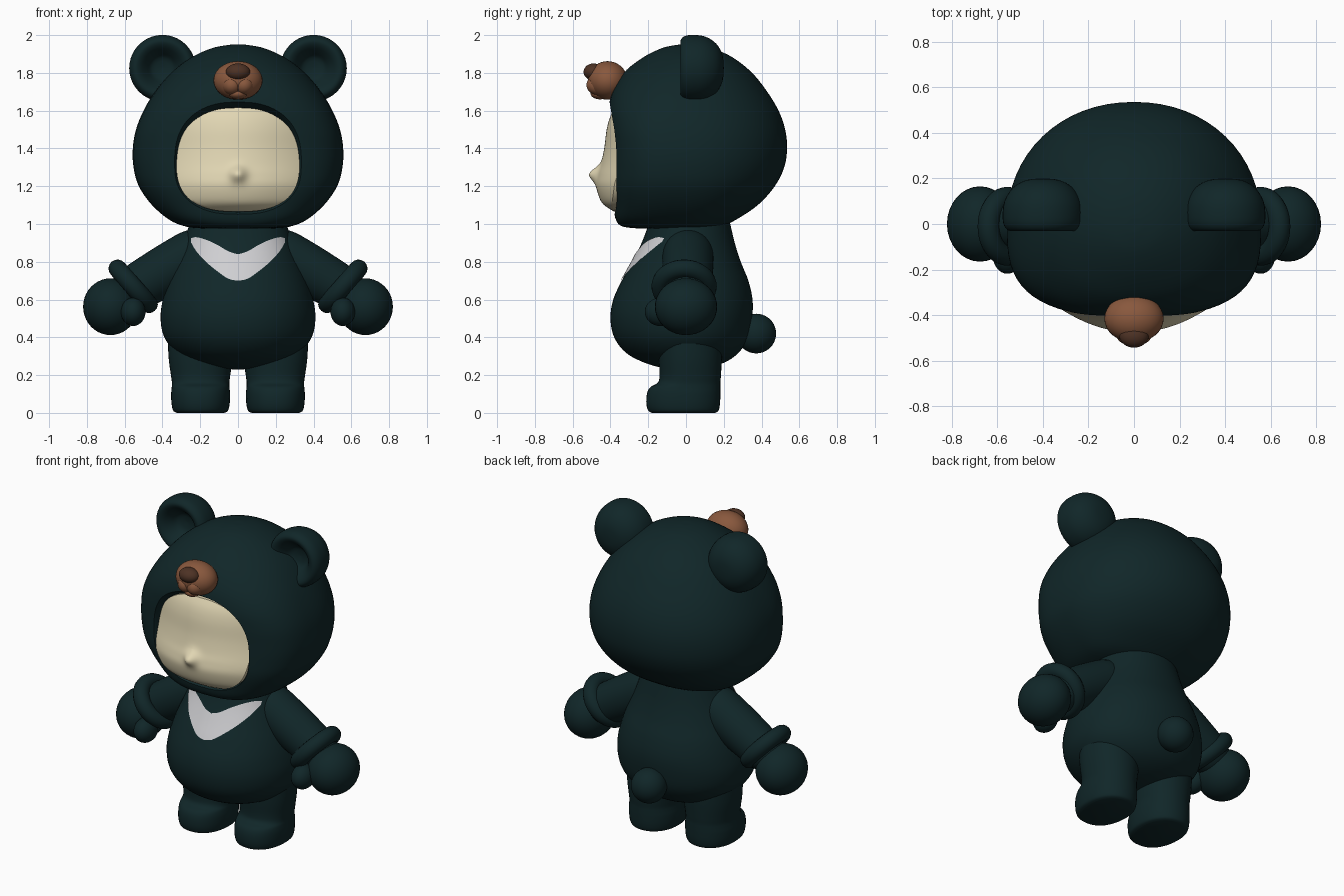
import bpy, bmesh, math
from mathutils import Vector, Matrix
from mathutils.bvhtree import BVHTree

if "Cube" in bpy.data.objects:
    bpy.data.objects.remove(bpy.data.objects["Cube"])


def material(name, rgb):
    m = bpy.data.materials.new(name)
    m.diffuse_color = (*rgb, 1)
    m.use_nodes = True
    m.node_tree.nodes["Principled BSDF"].inputs["Base Color"].default_value = m.diffuse_color
    return m


FUR = material("dark teal fur", (0.0052, 0.0195, 0.0215))
SKIN = material("cream face", (0.75, 0.67, 0.45))
BROWN = material("muzzle brown", (0.25, 0.098, 0.047))
DARK = material("nose dark brown", (0.075, 0.032, 0.018))
WHITE = material("chest white", (0.62, 0.62, 0.64))


def finish(name, bm, mat, angle=50):
    bmesh.ops.remove_doubles(bm, verts=bm.verts, dist=0.0003)
    bmesh.ops.recalc_face_normals(bm, faces=bm.faces)
    me = bpy.data.meshes.new(name)
    bm.to_mesh(me)
    bm.free()
    ob = bpy.data.objects.new(name, me)
    bpy.context.collection.objects.link(ob)
    me.materials.append(mat)
    smooth(ob, angle)
    return ob


def smooth(ob, angle=50):
    bpy.ops.object.select_all(action='DESELECT')
    ob.select_set(True)
    bpy.context.view_layer.objects.active = ob
    bpy.ops.object.shade_smooth_by_angle(angle=math.radians(angle))


def skin_rings(bm, rings, caps=True):
    """Bridge equal-length closed rings of points."""
    vs = [[bm.verts.new(p) for p in r] for r in rings]
    n = len(vs[0])
    for a, b in zip(vs, vs[1:]):
        for i in range(n):
            j = (i + 1) % n
            bm.faces.new((a[i], a[j], b[j], b[i]))
    if caps:
        bm.faces.new(vs[0])
        bm.faces.new(vs[-1])


def spline(rows, sub=5):
    """Catmull-Rom through tuples of any length."""
    p = [rows[0]] + list(rows) + [rows[-1]]
    out = []
    for k in range(1, len(p) - 2):
        for s in range(sub):
            t = s / sub
            out.append([0.5 * (2 * b + (c - a) * t + (2 * a - 5 * b + 4 * c - d) * t * t
                               + (3 * b - a - 3 * c + d) * t ** 3)
                        for a, b, c, d in zip(p[k - 1], p[k], p[k + 1], p[k + 2])])
    return out + [list(rows[-1])]


def power(v, e):
    return math.copysign(abs(v) ** e, v)


def loft(name, rows, mat, cx=0, seg=64):
    """Rows: height, half width, front y, back y, front squareness."""
    bm = bmesh.new()
    rings = []
    for z, w, f, b, n in spline(rows):
        ring = []
        for i in range(seg):
            t = math.tau * i / seg
            c, s = math.cos(t), math.sin(t)
            e = 2 / (n if s < 0 else 2.1)
            ring.append((cx + w * power(c, e), abs(power(s, e)) * (f if s < 0 else b), z))
        rings.append(ring)
    skin_rings(bm, rings)
    return finish(name, bm, mat)


def lathe(name, profile, origin, axis, mat, seg=40, closed=False):
    """Revolve (radius, distance) points about an axis."""
    bm = bmesh.new()
    q = Vector(axis).to_track_quat('Z', 'Y')
    rings = [[Vector(origin) + q @ Vector((r * math.cos(math.tau * i / seg),
                                           r * math.sin(math.tau * i / seg), h))
              for i in range(seg)] for r, h in profile]
    skin_rings(bm, rings, not closed)
    return finish(name, bm, mat)


def ball(name, centre, radii, mat):
    bm = bmesh.new()
    bmesh.ops.create_uvsphere(bm, u_segments=32, v_segments=20, radius=1,
                              matrix=Matrix.Translation(centre) @ Matrix.Diagonal((*radii, 1)))
    return finish(name, bm, mat)


def opening(scale, y, seg=72):
    """Outline of the face opening; y is a number or a function of x, z."""
    ring = []
    for i in range(seg):
        t = math.tau * i / seg
        c, s = math.cos(t), math.sin(t)
        x = 0.32 * power(c, 2 / 2.6) * (1 - 0.12 * max(0, s) ** 2) * scale
        z = 1.32 + (0.29 if s > 0 else 0.25) * power(s, 2 / 2.6) * scale
        ring.append((x, y(x, z) if callable(y) else y, z))
    return ring


# Hood with a bevelled face opening
hood = loft("hood", [
    (0.975, 0.18, -0.22, 0.10, 2.5), (0.985, 0.27, -0.33, 0.18, 2.8), (1.02, 0.36, -0.37, 0.26, 3),
    (1.10, 0.455, -0.385, 0.38, 3), (1.20, 0.525, -0.40, 0.47, 3), (1.30, 0.553, -0.40, 0.52, 3),
    (1.40, 0.557, -0.40, 0.535, 3), (1.50, 0.54, -0.405, 0.525, 3), (1.60, 0.50, -0.41, 0.49, 2.8),
    (1.70, 0.44, -0.39, 0.43, 2.5), (1.80, 0.355, -0.33, 0.35, 2.2), (1.88, 0.25, -0.23, 0.25, 2),
    (1.93, 0.14, -0.13, 0.14, 2), (1.948, 0.05, -0.05, 0.05, 2), (1.95, 0.003, -0.003, 0.003, 2)], FUR)
bm = bmesh.new()
skin_rings(bm, [opening(1.28, -0.50), opening(1.09, -0.385), opening(1.03, -0.36),
                opening(1.0, -0.32), opening(0.99, -0.2)])
cutter = finish("opening_cutter", bm, FUR)
cutter.hide_render = True
mod = hood.modifiers.new("opening", 'BOOLEAN')
mod.object = cutter
mod.operation = 'DIFFERENCE'
mod.solver = 'EXACT'
bpy.context.view_layer.objects.active = hood
bpy.ops.object.modifier_apply(modifier=mod.name)
bpy.data.objects.remove(cutter)
smooth(hood, 45)

# Face with a small nose
side_line = spline([(1.04, -0.33), (1.08, -0.405), (1.12, -0.45), (1.20, -0.475), (1.26, -0.468),
                    (1.32, -0.45), (1.40, -0.433), (1.50, -0.42), (1.57, -0.40), (1.63, -0.365)])


def face_y(x, z):
    y = side_line[0][1]
    for (z0, y0), (z1, y1) in zip(side_line, side_line[1:]):
        if z >= z0:
            y = y0 + (y1 - y0) * min(1, (z - z0) / (z1 - z0))
    nose = 0.046 * math.exp(-(x / 0.042) ** 2 - ((z - 1.265) / 0.04) ** 2)
    return y + 1.0 * x * x - nose


bm = bmesh.new()
rings = [opening(0.004 + 1.016 * k / 28, face_y) for k in range(29)]
skin_rings(bm, rings + [opening(1.02, -0.21)])
finish("face", bm, SKIN)

# Muzzle and nose on the hood
ball("muzzle", (0, -0.415, 1.76), (0.13, 0.105, 0.102), BROWN)
for s, side in ((1, "left"), (-1, "right")):
    ball(side + "_muzzle_cheek", (s * 0.032, -0.465, 1.735), (0.052, 0.062, 0.052), BROWN)
ball("muzzle_chin", (0, -0.455, 1.69), (0.05, 0.05, 0.03), BROWN)
ball("bear_nose", (0, -0.49, 1.805), (0.064, 0.052, 0.045), DARK)

# Body
body = loft("body", [
    (0.23, 0.02, -0.02, 0.02, 2.1), (0.24, 0.12, -0.13, 0.12, 2.1), (0.27, 0.23, -0.23, 0.21, 2.1),
    (0.32, 0.325, -0.32, 0.28, 2.1), (0.40, 0.39, -0.38, 0.33, 2.1), (0.50, 0.41, -0.40, 0.35, 2.1),
    (0.60, 0.398, -0.385, 0.352, 2.1), (0.70, 0.37, -0.34, 0.33, 2.1), (0.80, 0.33, -0.285, 0.29, 2.1),
    (0.90, 0.29, -0.235, 0.258, 2.1), (1.02, 0.25, -0.19, 0.23, 2.1)], FUR)

# Chest chevron laid on the body surface
bm = bmesh.new()
bm.from_mesh(body.data)
tree = BVHTree.FromBMesh(bm)
bm.free()
half = spline([(0, 0.70, 0.84), (0.05, 0.71, 0.855), (0.11, 0.75, 0.89), (0.17, 0.80, 0.917),
               (0.22, 0.855, 0.93), (0.25, 0.905, 0.925)], 4)
edge = [(-x, a, b) for x, a, b in half[:0:-1]] + half
bm = bmesh.new()
cols = []
for x, lo, hi in edge:
    col = []
    for k in range(9):
        z = lo + (hi - lo) * k / 8
        hit = tree.ray_cast(Vector((x, -2, z)), Vector((0, 1, 0)))[0]
        col.append(bm.verts.new((x, (hit.y if hit else -0.1) - 0.006, z)))
    cols.append(col)
for a, b in zip(cols, cols[1:]):
    for k in range(8):
        bm.faces.new((a[k], b[k], b[k + 1], a[k + 1]))
chevron = finish("chest_chevron", bm, WHITE)
if sum(p.normal.y for p in chevron.data.polygons) > 0:
    chevron.data.flip_normals()

# Tail
ball("tail", (0, 0.372, 0.42), (0.105, 0.105, 0.105), FUR)

# Paired parts
ear_profile = spline([(0.002, 0.20), (0.07, 0.193), (0.13, 0.16), (0.168, 0.10), (0.176, 0.03),
                      (0.168, -0.01), (0.145, -0.03), (0.115, -0.018), (0.085, 0.015),
                      (0.055, 0.05), (0.002, 0.06)], 3)
arm_profile = spline([(0.002, -0.08), (0.09, -0.06), (0.13, 0.02), (0.135, 0.15),
                      (0.13, 0.30), (0.12, 0.42), (0.10, 0.48)], 4)
cuff_profile = [(0.125 + 0.048 * math.cos(math.tau * i / 16),
                 0.048 * math.sin(math.tau * i / 16)) for i in range(17)]
for s, side in ((1, "left"), (-1, "right")):
    lathe(side + "_ear", ear_profile, (s * 0.40, 0, 1.825), (0, 1, 0), FUR)
    lathe(side + "_arm", arm_profile, (s * 0.20, 0.01, 0.86), (s * 0.864, 0, -0.504), FUR)
    lathe(side + "_cuff", cuff_profile, (s * 0.555, -0.01, 0.67), (s * 0.75, 0, -0.66), FUR, closed=True)
    ball(side + "_hand", (s * 0.675, 0, 0.562), (0.145, 0.165, 0.15), FUR)
    ball(side + "_thumb", (s * 0.555, -0.135, 0.535), (0.065, 0.083, 0.075), FUR)
    loft(side + "_leg", [
        (0.0, 0.125, -0.18, 0.155, 2.3), (0.012, 0.145, -0.20, 0.172, 2.3), (0.05, 0.154, -0.21, 0.18, 2.3),
        (0.10, 0.156, -0.207, 0.182, 2.3), (0.135, 0.153, -0.19, 0.182, 2.3), (0.16, 0.152, -0.15, 0.182, 2.2),
        (0.20, 0.157, -0.14, 0.185, 2.1), (0.30, 0.17, -0.145, 0.19, 2.1), (0.46, 0.175, -0.15, 0.19, 2.1)],
        FUR, cx=s * 0.198, seg=40)
